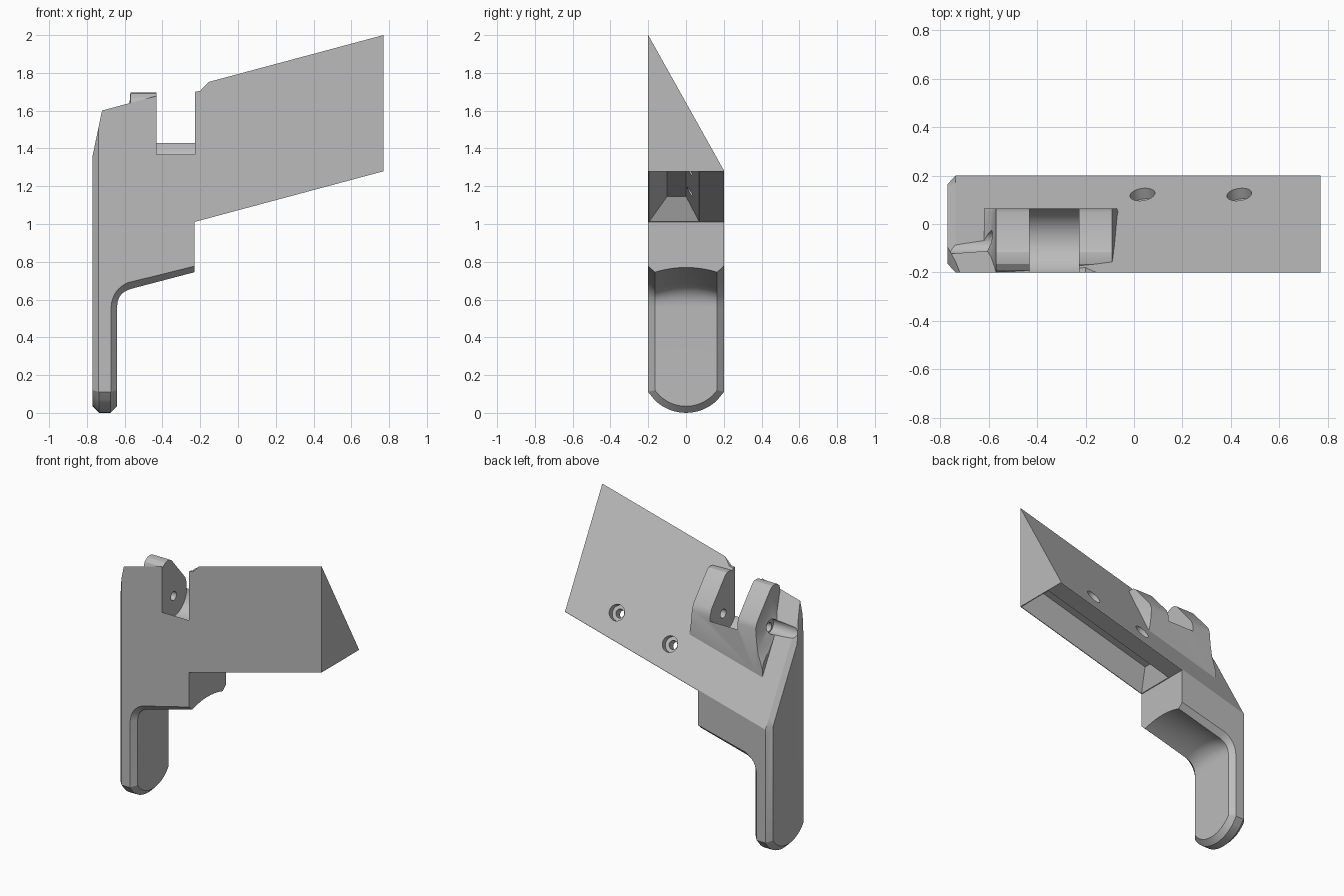
import bpy, bmesh
from math import sin, cos, pi, radians, sqrt
from mathutils import Vector

if "Cube" in bpy.data.objects:
    bpy.data.objects.remove(bpy.data.objects["Cube"], do_unlink=True)

grey = bpy.data.materials.new("light grey plastic")
grey.use_nodes = True
colour = (0.5, 0.5, 0.5, 1)
grey.diffuse_color = colour
grey.node_tree.nodes["Principled BSDF"].inputs["Base Color"].default_value = colour

RISE, FALL = 0.268, 1.7875      # slope of the tilted face along x and y
W = 0.2                         # half width


def loft(name, sections):
    """Closed solid through cross-sections that share a point count."""
    bm = bmesh.new()
    rings = [[bm.verts.new(p) for p in s] for s in sections]
    n = len(rings[0])
    for a, b in zip(rings, rings[1:]):
        for i in range(n):
            j = (i + 1) % n
            bm.faces.new((a[i], a[j], b[j], b[i]))
    bm.faces.new(rings[0][::-1])
    bm.faces.new(rings[-1])
    bmesh.ops.remove_doubles(bm, verts=bm.verts, dist=1e-5)
    bmesh.ops.recalc_face_normals(bm, faces=bm.faces)
    mesh = bpy.data.meshes.new(name)
    bm.to_mesh(mesh)
    bm.free()
    mesh.materials.append(grey)
    obj = bpy.data.objects.new(name, mesh)
    bpy.context.collection.objects.link(obj)
    return obj


def rod(name, start, end, radius):
    start, end = Vector(start), Vector(end)
    turn = (end - start).to_track_quat('Z', 'Y')
    ring = [turn @ Vector((radius * cos(a), radius * sin(a), 0))
            for a in (i * pi / 16 for i in range(32))]
    return loft(name, [[start + p for p in ring], [end + p for p in ring]])


def combine(target, other, operation):
    mod = target.modifiers.new(other.name, 'BOOLEAN')
    mod.operation, mod.object, mod.solver = operation, other, 'EXACT'
    other.hide_render = True
    bpy.context.view_layer.update()
    graph = bpy.context.evaluated_depsgraph_get()
    mesh = bpy.data.meshes.new_from_object(target.evaluated_get(graph))
    target.modifiers.clear()
    target.data = mesh
    bpy.data.objects.remove(other, do_unlink=True)


def slope(x, y):
    return 2 + RISE * (x - 0.77) - FALL * (y + W)


def underside(x):
    return slope(x, W) - 0.006


# Body: side profile lofted across the width, with chamfered edges
def body_section(y):
    c = 0.032 * max(0, (abs(y) - 0.165) / 0.035)
    groove = 0.025 * max(0, 1 - (y / 0.165) ** 2)
    tip = 0.237 - sqrt(0.237 ** 2 - y * y)
    edge = tip + 0.002 if c > 0 else 0.237 - sqrt(0.202 ** 2 - y * y)
    pts = [(-0.735, tip), (-0.675, tip), (-0.64 - c, edge)]
    a, b, d = Vector((-0.64, 0.56)), Vector((-0.64, 0.637)), Vector((-0.565, 0.657))
    for i in range(9):
        t = i / 8
        p = a * (1 - t) ** 2 + b * 2 * t * (1 - t) + d * t * t
        pts.append((p.x - c * (1 - 0.4 * t), p.y + c * t + groove * t))
    pts += [(-0.23, 0.745 + c + groove), (-0.23, underside(-0.23)),
            (0.77, underside(0.77)), (0.77, slope(0.77, y)),
            (-0.738, slope(-0.738, y)),
            (-0.77 + c, slope(-0.77, y) - 0.04), (-0.77 + c, edge)]
    return [(x, y, z) for x, z in pts]


half = [0.165 * sin(i * pi / 16) for i in range(1, 9)]
widths = [-W] + [-y for y in half[::-1]] + [0] + half + [W]
body = loft("bracket_handle", [body_section(y) for y in widths])

# Hinge lugs: one block, flared at its ends, later split by the notch
lug_top = [(-0.2, 1.64), (-0.19, 1.67), (-0.165, 1.69), (-0.14, 1.695),
           (-0.115, 1.693), (-0.095, 1.68), (0.05, 1.51), (0.065, 1.47)]
stations = [(-0.62, 0.26), (-0.59, 0.17), (-0.576, 0.08), (-0.57, 0),
            (-0.09, 0), (-0.084, 0.08), (-0.07, 0.17), (-0.04, 0.26)]
lugs = loft("hinge_lugs", [
    [(x, -W, 1.1)] + [(x, y, z - drop) for y, z in lug_top] + [(x, 0.065, 1.1)]
    for x, drop in stations])
combine(body, lugs, 'UNION')

# Hinge notch with a round floor about the pin
py, pz, pr = -0.075, 1.43, 0.14
arc = [(py - pr * cos(a), pz - pr * sin(a)) for a in (i * pi / 20 for i in range(21))]
arc += [(0.1, pz), (0.1, 2.2), (py - pr, 2.2)]
combine(body, loft("notch_cutter", [[(x, y, z) for y, z in arc]
                                    for x in (-0.432, -0.228)]), 'DIFFERENCE')

# Pin hole and its lead-in groove
combine(body, rod("pin_hole_cutter", (-0.7, py, pz), (-0.13, py, pz), 0.03), 'DIFFERENCE')
combine(body, rod("pin_groove_cutter", (-0.9, py, pz + 0.01), (-0.572, py, pz + 0.01), 0.048),
        'DIFFERENCE')

# Slanted upper end of the handle and clipped corner beside the notch
for name, pts in (
        ("end_cutter", [(-0.77, 1.36), (-0.71, 1.648), (-0.71, 1.9), (-0.9, 1.9), (-0.9, 1.36)]),
        ("corner_cutter", [(-0.24, 1.697), (-0.2, 1.705), (-0.155, 1.753), (-0.155, 1.9), (-0.24, 1.9)])):
    combine(body, loft(name, [[(x, y, z) for x, z in pts] for y in (-0.3, 0.3)]), 'DIFFERENCE')


# Tapered pocket in the underside
def pocket_ring(t):
    x0, x1 = -0.225 + 0.05 * t, 0.765 - 0.05 * t
    y0, y1 = -0.195 + 0.095 * t, 0.07 - 0.07 * t
    return [(x, y, underside(x) + 0.12 * t)
            for x, y in ((x0, y0), (x1, y0), (x1, y1), (x0, y1))]


combine(body, loft("pocket_cutter", [pocket_ring(-0.08), pocket_ring(1)]), 'DIFFERENCE')

# Counterbored screw holes square to the tilted face
normal = Vector((-RISE, FALL, 1)).normalized()
for x in (0.035, 0.435):
    p = Vector((x, 0.122, slope(x, 0.122)))
    for radius, depth in ((0.052, 0.05), (0.028, 0.15)):
        combine(body, rod("screw_cutter", p + normal * 0.1, p - normal * depth, radius),
                'DIFFERENCE')

bpy.ops.object.select_all(action='DESELECT')
body.select_set(True)
bpy.context.view_layer.objects.active = body
bpy.ops.object.shade_smooth_by_angle(angle=radians(22))
